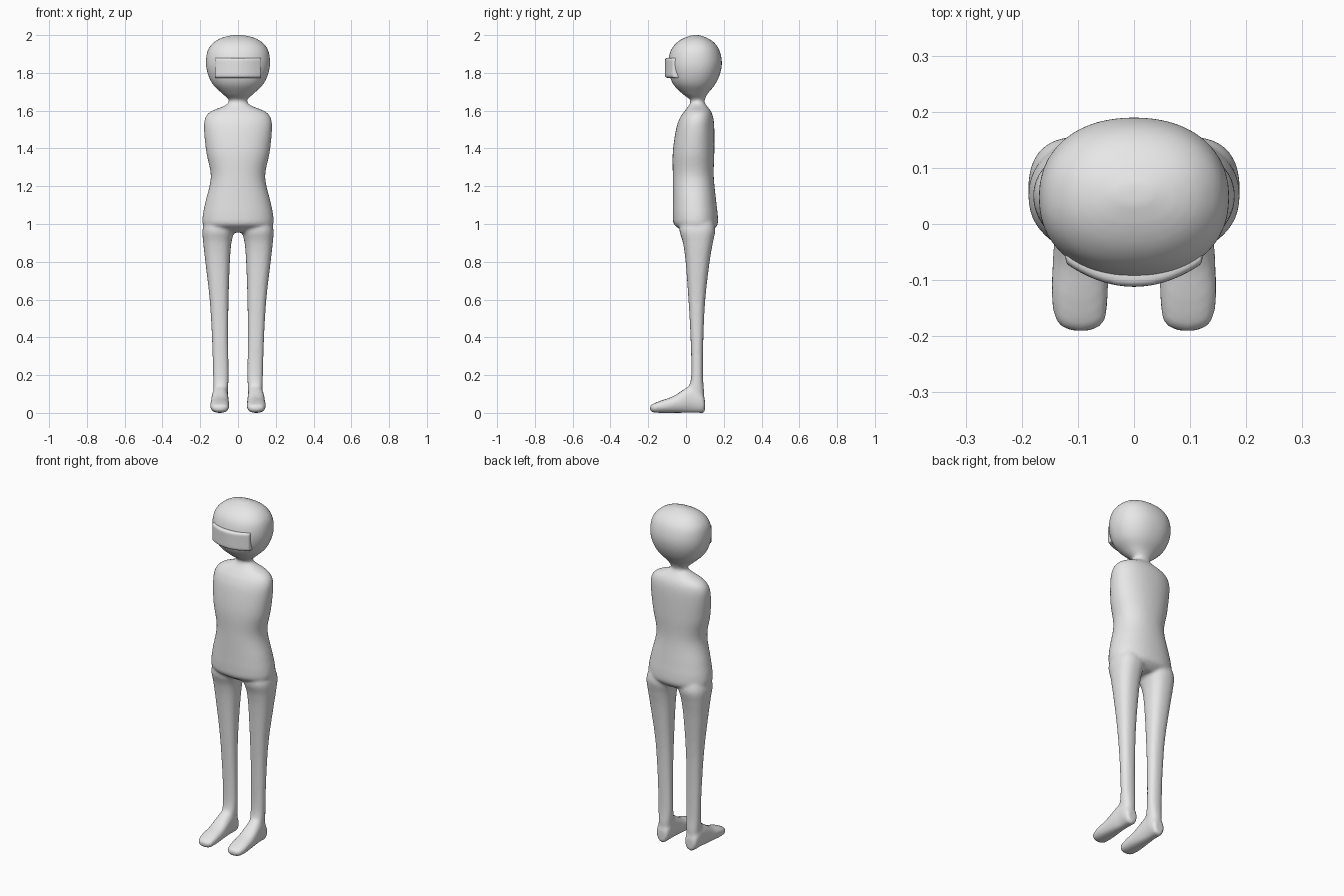
import bpy, bmesh, math
from mathutils import Vector

if "Cube" in bpy.data.objects:
    bpy.data.objects.remove(bpy.data.objects["Cube"])

skin = bpy.data.materials.new("plain_grey")
skin.diffuse_color = (0.8, 0.8, 0.8, 1)
skin.use_nodes = True
skin.node_tree.nodes["Principled BSDF"].inputs["Base Color"].default_value = skin.diffuse_color


def spline(rows, steps=5):
    """Catmull-Rom interpolation through rows of numbers."""
    out = []
    for i in range(len(rows) - 1):
        p0, p1 = rows[max(i - 1, 0)], rows[i]
        p2, p3 = rows[i + 1], rows[min(i + 2, len(rows) - 1)]
        for s in range(steps):
            t = s / steps
            out.append([0.5 * (2 * b + (c - a) * t + (2 * a - 5 * b + 4 * c - d) * t * t
                        + (3 * b - a - 3 * c + d) * t ** 3)
                        for a, b, c, d in zip(p0, p1, p2, p3)])
    return out + [list(rows[-1])]


def loft(bm, rows, along="z", power=2.2, n=40):
    """Rows: position, low/high of first cross axis, low/high of second."""
    rings = []
    for pos, a0, a1, b0, b1 in spline(rows):
        ring = []
        for k in range(n):
            ang = 2 * math.pi * k / n
            c, s = math.cos(ang), math.sin(ang)
            u = (a0 + a1) / 2 + (a1 - a0) / 2 * math.copysign(abs(c) ** (2 / power), c)
            v = (b0 + b1) / 2 + (b1 - b0) / 2 * math.copysign(abs(s) ** (2 / power), s)
            ring.append(bm.verts.new((u, v, pos) if along == "z" else (u, pos, v)))
        rings.append(ring)
    for r, q in zip(rings, rings[1:]):
        for k in range(n):
            bm.faces.new((r[k], r[(k + 1) % n], q[(k + 1) % n], q[k]))
    bm.faces.new(rings[0])
    bm.faces.new(rings[-1])


def finish(name, bm, voxel, smooth):
    bmesh.ops.recalc_face_normals(bm, faces=bm.faces)
    me = bpy.data.meshes.new(name)
    bm.to_mesh(me)
    bm.free()
    me.materials.append(skin)
    ob = bpy.data.objects.new(name, me)
    bpy.context.collection.objects.link(ob)
    m = ob.modifiers.new("fuse", "REMESH")
    m.mode, m.voxel_size, m.use_smooth_shade = "VOXEL", voxel, True
    m = ob.modifiers.new("soften", "SMOOTH")
    m.factor, m.iterations = 0.5, smooth
    return ob


bm = bmesh.new()
# torso, neck and head: z, half width, back and front depth
trunk = [(0.955, .10, -.005, .12), (0.975, .165, -.035, .15), (1.0, .187, -.065, .168),
         (1.05, .186, -.07, .168), (1.12, .172, -.07, .16), (1.25, .144, -.07, .147),
         (1.38, .168, -.07, .15), (1.5, .18, -.053, .15), (1.56, .174, -.033, .145),
         (1.595, .145, -.01, .133), (1.62, .085, .01, .115), (1.64, .052, .022, .1),
         (1.66, .05, .02, .1), (1.69, .083, -.02, .115), (1.74, .134, -.068, .155),
         (1.8, .162, -.09, .182), (1.86, .17, -.095, .19), (1.92, .16, -.08, .177),
         (1.96, .13, -.05, .15), (1.985, .088, -.01, .112), (2.0, .03, .035, .07)]
loft(bm, [(z, -w, w, f, b) for z, w, f, b in trunk])

# legs and feet, mirrored
leg = [(0.05, .055, .13, .0, .095), (0.12, .053, .13, .01, .095), (0.2, .05, .132, .028, .09),
       (0.4, .052, .138, .024, .092), (0.6, .05, .15, .013, .102), (0.8, .043, .173, -.002, .125),
       (0.9, .035, .184, -.016, .142), (0.97, .02, .188, -.035, .155), (1.03, .03, .17, -.02, .14)]
foot = [(-0.19, .075, .115, .018, .036), (-.175, .053, .138, .01, .048), (-.13, .046, .147, .008, .066),
        (-.07, .047, .145, .008, .087), (-.01, .05, .141, .008, .125), (.03, .052, .136, .008, .145),
        (.07, .053, .134, .008, .12), (.095, .06, .126, .008, .09), (.1, .075, .11, .02, .06)]
for side in (1, -1):
    for rows, axis in ((leg, "z"), (foot, "y")):
        loft(bm, [(p, *sorted((side * a, side * b)), c, d) for p, a, b, c, d in rows], axis, 2.4)
# flatten the soles onto the ground
for v in bm.verts:
    if v.co.z < 0.03:
        v.co.z = max(0, (v.co.z - .008) * 1.36)
finish("body", bm, 0.009, 4)

# raised visor band curving across the face
bm = bmesh.new()
rings = []
for i in range(25):
    x = -.122 + .244 * i / 24
    y = -.112 + .042 * (abs(x) / .122) ** 2
    rings.append([bm.verts.new((x, y + dy, z)) for dy, z in
                  ((0, 1.783), (0, 1.872), (.008, 1.88), (.07, 1.88), (.07, 1.773), (.008, 1.773))])
for r, q in zip(rings, rings[1:]):
    for k in range(6):
        bm.faces.new((r[k], r[(k + 1) % 6], q[(k + 1) % 6], q[k]))
bm.faces.new(rings[0])
bm.faces.new(rings[-1])
finish("visor", bm, 0.006, 4)
